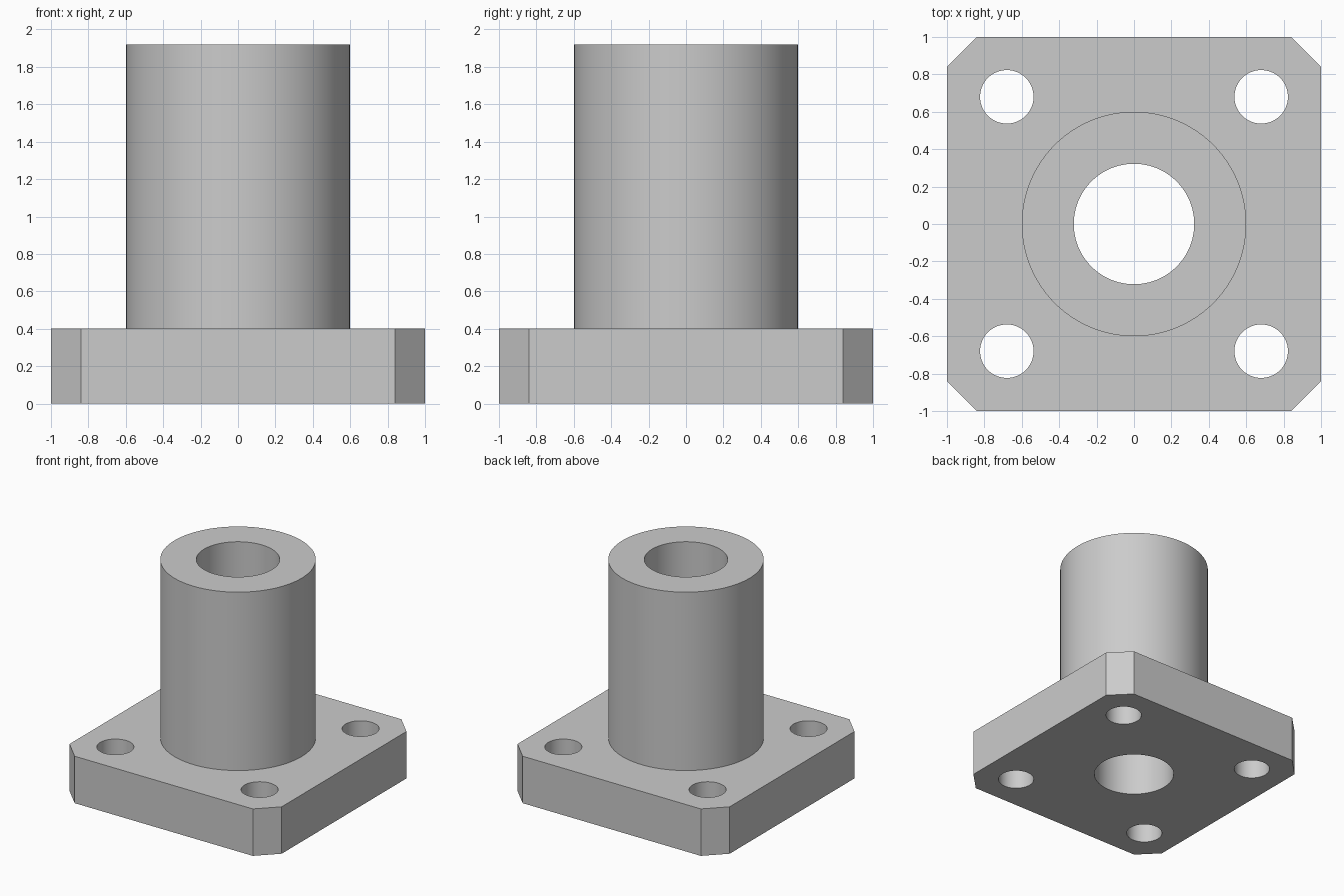
import bpy
import bmesh
import math

if "Cube" in bpy.data.objects:
    bpy.data.objects.remove(bpy.data.objects["Cube"], do_unlink=True)

FLANGE_TOP, SLEEVE_TOP = 0.4, 1.92
SEGMENTS = 96

grey = bpy.data.materials.new("plain grey")
grey.use_nodes = True
color = (0.6, 0.6, 0.6, 1)
grey.diffuse_color = color
grey.node_tree.nodes["Principled BSDF"].inputs["Base Color"].default_value = color


def prism(name, outline, bottom, top):
    """Extrude a flat outline upwards into a closed solid."""
    bm = bmesh.new()
    face = bm.faces.new([bm.verts.new((x, y, bottom)) for x, y in outline])
    extruded = bmesh.ops.extrude_face_region(bm, geom=[face])["geom"]
    verts = [v for v in extruded if isinstance(v, bmesh.types.BMVert)]
    bmesh.ops.translate(bm, verts=verts, vec=(0, 0, top - bottom))
    bmesh.ops.recalc_face_normals(bm, faces=bm.faces)
    mesh = bpy.data.meshes.new(name)
    bm.to_mesh(mesh)
    bm.free()
    mesh.materials.append(grey)
    obj = bpy.data.objects.new(name, mesh)
    bpy.context.collection.objects.link(obj)
    return obj


def circle(radius, cx=0, cy=0):
    step = math.tau / SEGMENTS
    return [(cx + radius * math.cos(i * step), cy + radius * math.sin(i * step))
            for i in range(SEGMENTS)]


def combine(target, tool, operation):
    """Apply a boolean and discard the tool solid."""
    tool.hide_render = True
    mod = target.modifiers.new(operation, "BOOLEAN")
    mod.operation, mod.object, mod.solver = operation, tool, "EXACT"
    bpy.context.view_layer.objects.active = target
    bpy.ops.object.modifier_apply(modifier=mod.name)
    bpy.data.objects.remove(tool, do_unlink=True)


# Square flange with clipped corners
c = 0.84
corners = [(1, -c), (1, c), (c, 1), (-c, 1), (-1, c), (-1, -c), (-c, -1), (c, -1)]
body = prism("flanged_sleeve", corners, 0, FLANGE_TOP)

# Upright sleeve fused to the flange
combine(body, prism("sleeve", circle(0.6), 0.2, SLEEVE_TOP), "UNION")

# Central bore and four bolt holes, all the way through
combine(body, prism("bore_cutter", circle(0.322), -0.5, 2.5), "DIFFERENCE")
for sx in (-1, 1):
    for sy in (-1, 1):
        hole = circle(0.143, 0.68 * sx, 0.68 * sy)
        combine(body, prism("bolt_hole_cutter", hole, -0.5, 1), "DIFFERENCE")

# Smooth round walls, crisp edges
bpy.ops.object.select_all(action="DESELECT")
body.select_set(True)
bpy.context.view_layer.objects.active = body
bpy.ops.object.shade_smooth_by_angle(angle=math.radians(30))
